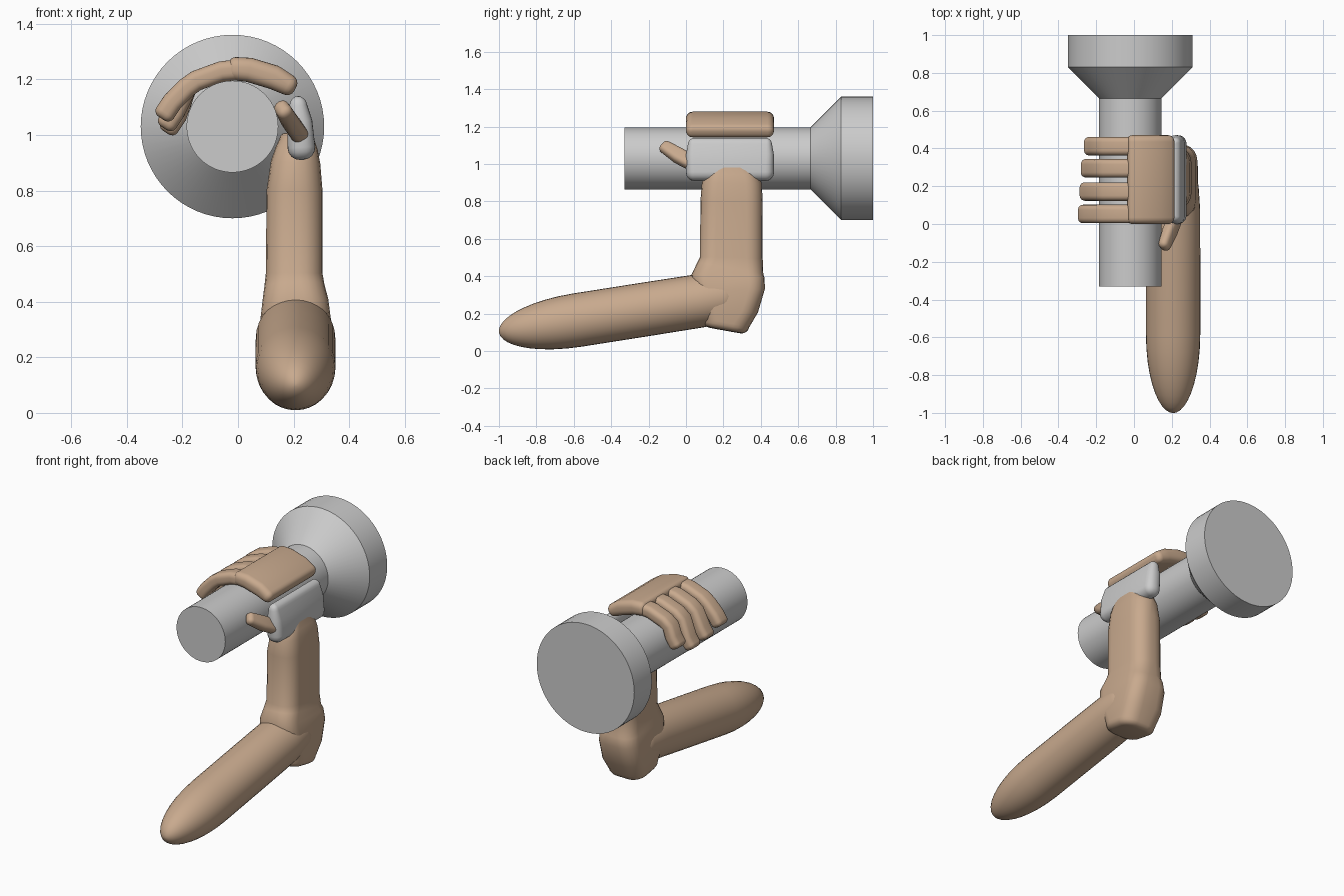
import bpy, bmesh, math
from mathutils import Vector

if "Cube" in bpy.data.objects:
    bpy.data.objects.remove(bpy.data.objects["Cube"])

skin = bpy.data.materials.new("skin")
skin.diffuse_color = (0.58, 0.40, 0.27, 1)
skin.use_nodes = True
skin.node_tree.nodes["Principled BSDF"].inputs["Base Color"].default_value = skin.diffuse_color


def rounded_rect(hw, hh, r, k):
    """Points of a rounded rectangle, k segments in each corner."""
    hw, hh = max(hw, 0.004), max(hh, 0.004)
    r = max(min(r, hw, hh), 0.003)
    pts = []
    for q, (sx, sy) in enumerate([(1, 1), (-1, 1), (-1, -1), (1, -1)]):
        for i in range(k + 1):
            a = math.pi / 2 * (q + i / k)
            pts.append((sx * (hw - r) + r * math.cos(a), sy * (hh - r) + r * math.sin(a)))
    return pts


def loft(name, stations, wdir, caps=(0, 0), mat=None, k=5, angle=40):
    """Skin rounded-rectangle sections (centre, half width, half thickness, corner radius)."""
    wdir = Vector(wdir)
    P = [Vector(s[0]) for s in stations]
    rings = []
    for i, (_, hw, hh, r) in enumerate(stations):
        t = (P[min(i + 1, len(P) - 1)] - P[max(i - 1, 0)]).normalized()
        w = (wdir - t * wdir.dot(t)).normalized()
        rings.append((P[i], t, w, hw, hh, r))

    # Filleted ends
    def cap(ring, c, sign):
        p, t, w, hw, hh, r = ring
        out = []
        for j in range(1, 5):
            a = math.pi / 2 * j / 4
            d = c * (1 - math.cos(a))
            out.append((p + t * sign * c * math.sin(a), t, w, hw - d, hh - d, r - d))
        return out
    first = cap(rings[0], caps[0], -1)[::-1] if caps[0] else []
    last = cap(rings[-1], caps[1], 1) if caps[1] else []
    bm = bmesh.new()
    loops = []
    for p, t, w, hw, hh, r in first + rings + last:
        n = t.cross(w)
        loops.append([bm.verts.new(p + w * u + n * v) for u, v in rounded_rect(hw, hh, r, k)])
    for a, b in zip(loops, loops[1:]):
        for i in range(len(a)):
            j = (i + 1) % len(a)
            bm.faces.new((a[i], a[j], b[j], b[i]))
    bm.faces.new(loops[0][::-1])
    bm.faces.new(loops[-1])
    bmesh.ops.remove_doubles(bm, verts=bm.verts, dist=0.0003)
    bmesh.ops.recalc_face_normals(bm, faces=bm.faces)
    me = bpy.data.meshes.new(name)
    bm.to_mesh(me)
    bm.free()
    ob = bpy.data.objects.new(name, me)
    bpy.context.collection.objects.link(ob)
    if mat:
        me.materials.append(mat)
    bpy.ops.object.select_all(action='DESELECT')
    ob.select_set(True)
    bpy.context.view_layer.objects.active = ob
    bpy.ops.object.shade_smooth_by_angle(angle=math.radians(angle))
    return ob


X, Y = (1, 0, 0), (0, 1, 0)

# Torch: straight handle, flared head and lens rim
loft("torch", [((-0.02, y, 1.03), r, r, r) for y, r in
               [(-0.33, 0.165), (0.665, 0.165), (0.83, 0.33), (1.0, 0.33)]], X, k=16, angle=30)

# Upper arm with a long rounded tip
arm = []
for i in range(11):
    s = i / 10
    arm.append((-1 + 0.42 * s * s, 0.144 * math.sqrt(1 - (1 - s * s) ** 2)))
arm += [(-0.2, 0.144), (0.08, 0.143), (0.2, 0.135)]
loft("upper_arm", [((0.207, y, 0.155 + 0.157 * (y + 0.65)), r, r, r) for y, r in arm],
     X, caps=(0, 0.08), mat=skin, k=8, angle=60)

# Forearm from elbow to wrist: height, front y, back y, left x, right x
fore = [(0.15, 0.09, 0.34, 0.085, 0.33), (0.22, 0.07, 0.385, 0.075, 0.338),
        (0.33, 0.04, 0.422, 0.08, 0.335), (0.40, 0.03, 0.42, 0.088, 0.325),
        (0.44, 0.057, 0.416, 0.095, 0.312), (0.50, 0.075, 0.41, 0.10, 0.304),
        (0.80, 0.077, 0.41, 0.103, 0.304), (0.90, 0.085, 0.405, 0.118, 0.296),
        (0.95, 0.105, 0.385, 0.135, 0.287), (0.985, 0.14, 0.35, 0.15, 0.275)]
loft("forearm", [(((c + d) / 2, (a + b) / 2, z), (b - a) / 2, (d - c) / 2, 0.085)
                 for z, a, b, c, d in fore], Y, caps=(0.04, 0.02), mat=skin, angle=60)

# Grey wrist block
loft("wrist", [((0.217, 0.235, 1.105), 0.225, 0.032, 0.03),
               ((0.222, 0.235, 1.05), 0.235, 0.045, 0.04),
               ((0.228, 0.235, 0.955), 0.235, 0.05, 0.045)], Y, caps=(0.035, 0.045), angle=60)

# Palm bent over the handle
loft("palm", [((x, 0.235, z), 0.235, h, 0.035) for x, z, h in
              [(0.18, 1.18, 0.038), (0.13, 1.207, 0.044), (0.04, 1.234, 0.044),
               (-0.01, 1.238, 0.042)]], Y, caps=(0.03, 0.025), mat=skin, angle=60)

# Four curled fingers: y, tip x, tip z
for i, (y, tx, tz) in enumerate([(0.053, -0.262, 1.08), (0.172, -0.253, 1.045),
                                 (0.295, -0.247, 1.03), (0.412, -0.23, 1.075)]):
    path = [(0.03, 1.238), (-0.06, 1.228), (-0.15, 1.195), (-0.185, 1.17),
            (tx + 0.025, tz + 0.037), (tx, tz)]
    loft(f"finger_{i + 1}", [((x, y, z), 0.049, 0.037, 0.028) for x, z in path],
         Y, caps=(0.02, 0.025), mat=skin, angle=60)

# Thumb pointing back along the handle
loft("thumb", [((0.222, 0.04, 1.0), 0.04, 0.032, 0.025), ((0.19, -0.04, 1.045), 0.043, 0.032, 0.025),
               ((0.163, -0.11, 1.09), 0.036, 0.028, 0.025)], (0.55, 0, -0.83),
     caps=(0.02, 0.025), mat=skin, angle=60)
